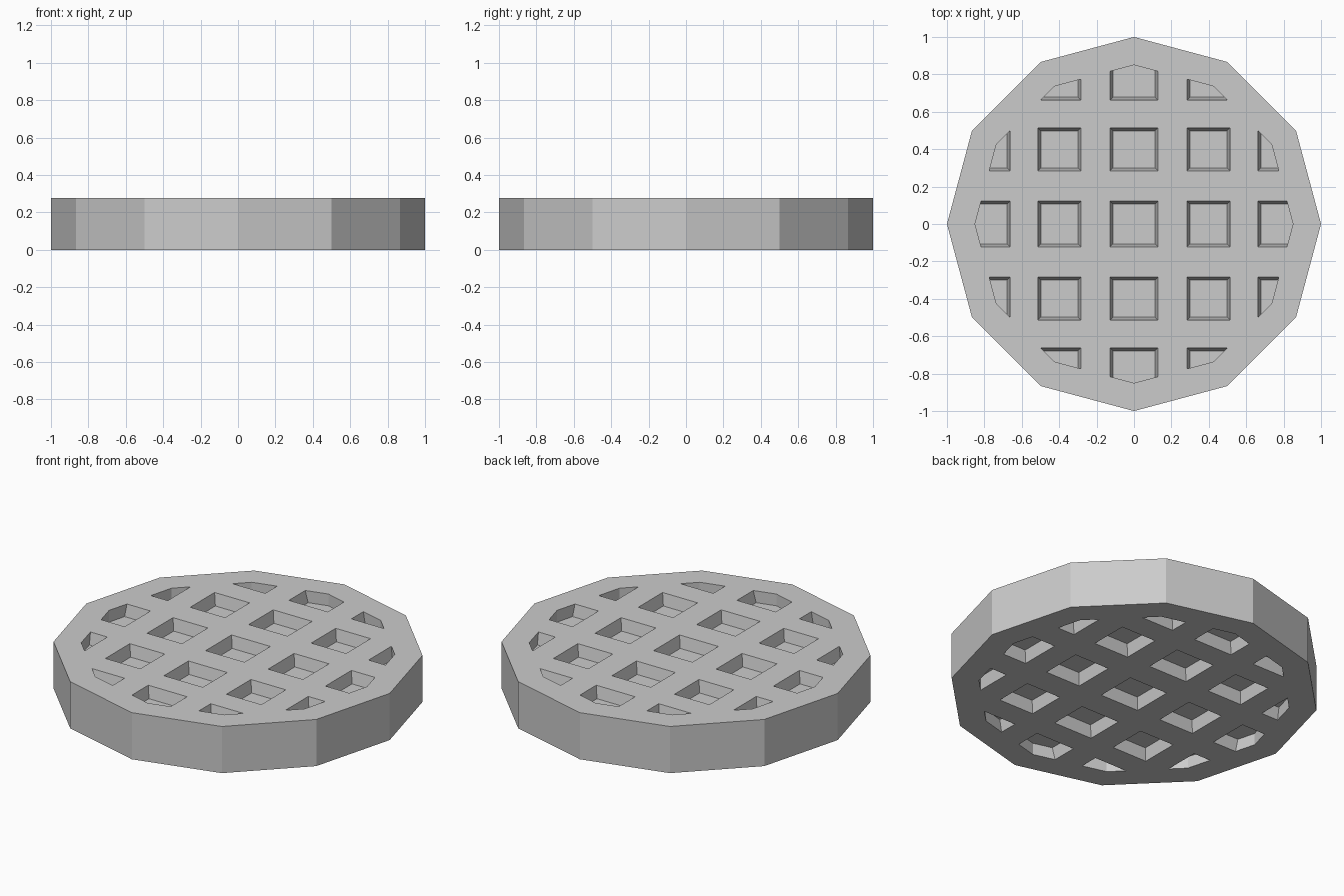
import bpy, bmesh, math
from mathutils import Vector

if "Cube" in bpy.data.objects:
    bpy.data.objects.remove(bpy.data.objects["Cube"])

H, DEPTH, TAPER, SIDES = 0.278, 0.07, 0.016, 12
RIM = 0.85                     # corner radius of the gridded area
MARGIN = 0.02                  # how far cutters stick out


def to_object(bm, name):
    bmesh.ops.recalc_face_normals(bm, faces=bm.faces)
    mesh = bpy.data.meshes.new(name)
    bm.to_mesh(mesh)
    bm.free()
    ob = bpy.data.objects.new(name, mesh)
    bpy.context.collection.objects.link(ob)
    return ob


def spans(c):
    return [(-1.0, -0.662), (-0.514, -0.284), (-c, c), (0.284, 0.514), (0.662, 1.0)]


def add_pocket(target, xs, ys, top):
    """Tapered pocket, trimmed by the inner outline of the rim."""
    bm = bmesh.new()
    s = 1 if top else -1
    face_z = H if top else 0.0
    rings = []
    for z, inset in ((face_z - s * DEPTH, TAPER),
                     (face_z + s * MARGIN, -TAPER * MARGIN / DEPTH)):
        x0, x1 = xs[0] + inset, xs[1] - inset
        y0, y1 = ys[0] + inset, ys[1] - inset
        rings.append([bm.verts.new((x, y, z)) for x, y in
                      ((x0, y0), (x1, y0), (x1, y1), (x0, y1))])
    a, b = rings
    bm.faces.new(a)
    bm.faces.new(b)
    for i in range(4):
        j = (i + 1) % 4
        bm.faces.new((a[i], a[j], b[j], b[i]))
    bmesh.ops.recalc_face_normals(bm, faces=bm.faces)
    for k in range(SIDES):
        t = math.tau * (k + 0.5) / SIDES
        n = Vector((math.cos(t), math.sin(t), 0))
        r = bmesh.ops.bisect_plane(
            bm, geom=bm.verts[:] + bm.edges[:] + bm.faces[:],
            plane_co=n * RIM * math.cos(math.pi / SIDES), plane_no=n, clear_outer=True)
        edges = [e for e in r["geom_cut"] if isinstance(e, bmesh.types.BMEdge)]
        if len(edges) > 2:
            bmesh.ops.edgeloop_fill(bm, edges=edges)
    bmesh.ops.recalc_face_normals(bm, faces=bm.faces)
    tmp = bpy.data.meshes.new("pocket_tmp")
    bm.to_mesh(tmp)
    bm.free()
    target.from_mesh(tmp)
    bpy.data.meshes.remove(tmp)


# Twelve-sided body
bm = bmesh.new()
bmesh.ops.create_cone(bm, cap_ends=True, segments=SIDES, radius1=1, radius2=1, depth=H)
bmesh.ops.translate(bm, verts=bm.verts, vec=(0, 0, H / 2))
body = to_object(bm, "waffle_body")

# Grid of pockets on both faces (corner cells lie outside the rim)
bm = bmesh.new()
for i, xs in enumerate(spans(0.128)):
    for j, ys in enumerate(spans(0.122)):
        if i in (0, 4) and j in (0, 4):
            continue
        for top in (True, False):
            add_pocket(bm, xs, ys, top)
cutter = to_object(bm, "pocket_cutter")
cutter.hide_render = True
cutter.display_type = 'WIRE'

# Cut the pockets and drop the helper
mod = body.modifiers.new("pockets", 'BOOLEAN')
mod.operation = 'DIFFERENCE'
mod.solver = 'EXACT'
mod.object = cutter
bpy.context.view_layer.objects.active = body
body.select_set(True)
bpy.ops.object.modifier_apply(modifier=mod.name)
bpy.data.objects.remove(cutter, do_unlink=True)
